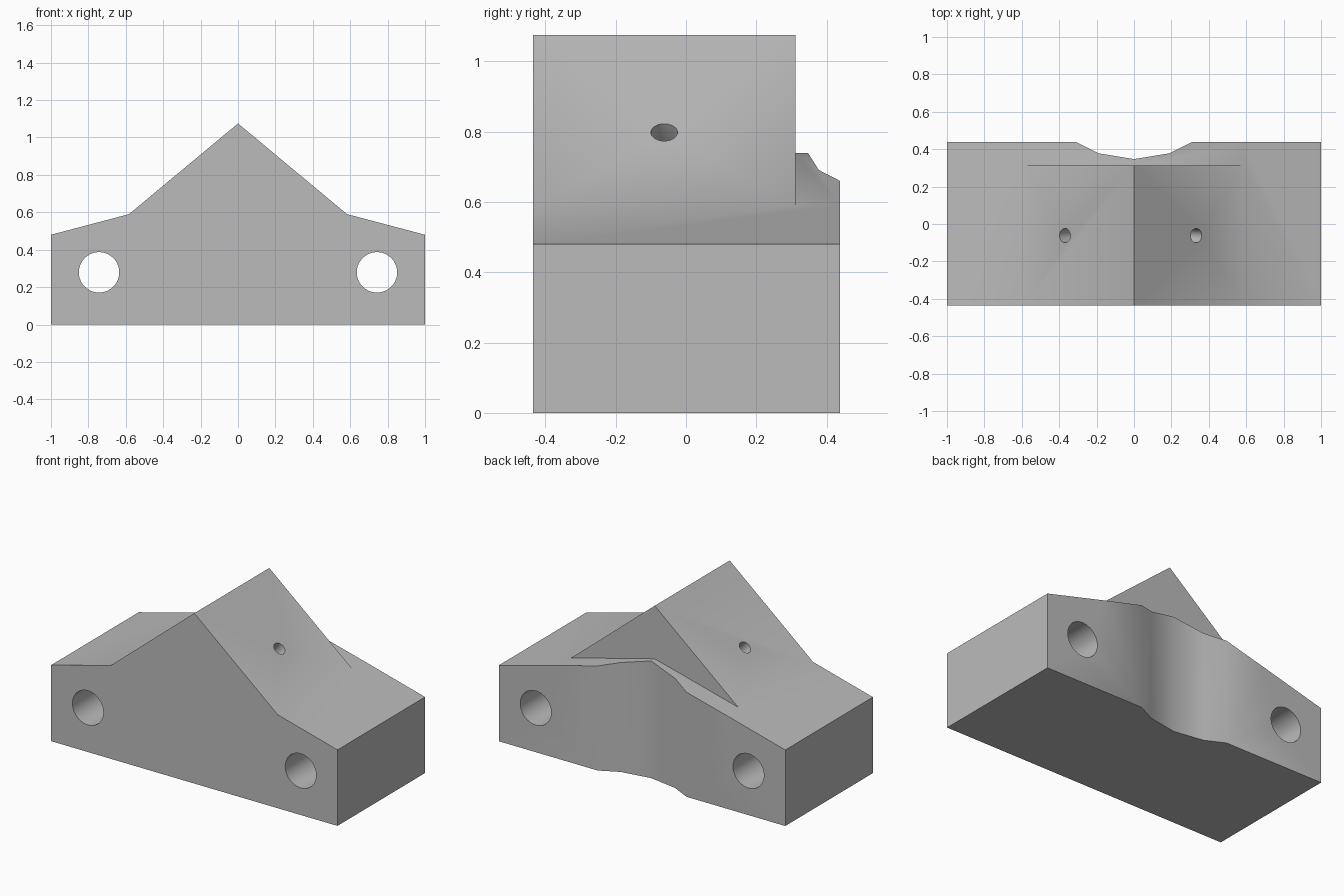
import bpy, math

cube = bpy.data.objects.get("Cube")
if cube:
    bpy.data.objects.remove(cube, do_unlink=True)

grey = bpy.data.materials.new("plain_grey")
grey.use_nodes = True
COLOUR = (0.5, 0.5, 0.5, 1)
grey.diffuse_color = COLOUR
grey.node_tree.nodes["Principled BSDF"].inputs["Base Color"].default_value = COLOUR

FRONT, BACK, ROOF_BACK = -0.436, 0.438, 0.312
EAVE_X, EAVE_Z, RIDGE_Z, APEX_Z = 0.583, 0.59, 0.74, 1.075


def prism(name, outline, axis, low, high):
    """Extrude a 2D outline along y (outline is x, z) or z (outline is x, y)."""
    place = (lambda a, b, c: (a, c, b)) if axis == "y" else (lambda a, b, c: (a, b, c))
    n = len(outline)
    verts = [place(a, b, c) for c in (low, high) for a, b in outline]
    faces = [list(range(n))[::-1], list(range(n, 2 * n))]
    faces += [[i, (i + 1) % n, n + (i + 1) % n, n + i] for i in range(n)]
    if axis == "y":
        faces = [f[::-1] for f in faces]
    mesh = bpy.data.meshes.new(name)
    mesh.from_pydata(verts, [], faces)
    obj = bpy.data.objects.new(name, mesh)
    bpy.context.collection.objects.link(obj)
    mesh.materials.append(grey)
    return obj


def boolean(target, cutter, operation):
    mod = target.modifiers.new(cutter.name, "BOOLEAN")
    mod.operation, mod.solver, mod.object = operation, "EXACT", cutter
    bpy.context.view_layer.objects.active = target
    bpy.ops.object.modifier_apply(modifier=mod.name)
    bpy.data.objects.remove(cutter, do_unlink=True)


def mirrored(half):
    """Complete a right-hand outline whose first and last points may lie off centre."""
    return half + [(-x, b) for x, b in reversed(half) if x > 0]


# Gabled body with shallow shoulders
body = prism("bracket_body", mirrored([(1, 0), (1, 0.48), (EAVE_X, EAVE_Z), (0, APEX_Z)]),
             "y", FRONT, 0.6)

# Recessed back, trimmed in plan
plan = mirrored([(1.2, 0.8), (1.2, BACK), (0.31, BACK), (0.19, 0.378), (0, 0.347)])
boolean(body, prism("back_trim", plan[::-1], "z", -0.2, 1.4), "DIFFERENCE")

# Step behind the gable, leaving the low ridge
step = mirrored([(EAVE_X, 1.3), (EAVE_X, EAVE_Z), (0, RIDGE_Z)])
boolean(body, prism("gable_step", step[::-1], "y", ROOF_BACK, 0.8), "DIFFERENCE")

# Mounting holes through both ends
for side in (-1, 1):
    bpy.ops.mesh.primitive_cylinder_add(vertices=64, radius=0.108, depth=2,
                                        location=(side * 0.743, 0, 0.279),
                                        rotation=(math.pi / 2, 0, 0))
    hole = bpy.context.object
    hole.name = "mounting_hole"
    hole.data.materials.append(grey)
    boolean(body, hole, "DIFFERENCE")

# Curved tunnel joining the two roof slopes
bpy.ops.mesh.primitive_torus_add(major_radius=0.457, minor_radius=0.038,
                                 major_segments=96, minor_segments=32,
                                 location=(-0.031, -0.062, APEX_Z),
                                 rotation=(math.pi / 2, 0, 0))
tunnel = bpy.context.object
tunnel.name = "curved_tunnel"
tunnel.data.materials.append(grey)
boolean(body, tunnel, "DIFFERENCE")

bpy.ops.object.select_all(action="DESELECT")
body.select_set(True)
bpy.context.view_layer.objects.active = body
bpy.ops.object.shade_smooth_by_angle(angle=math.radians(30))
